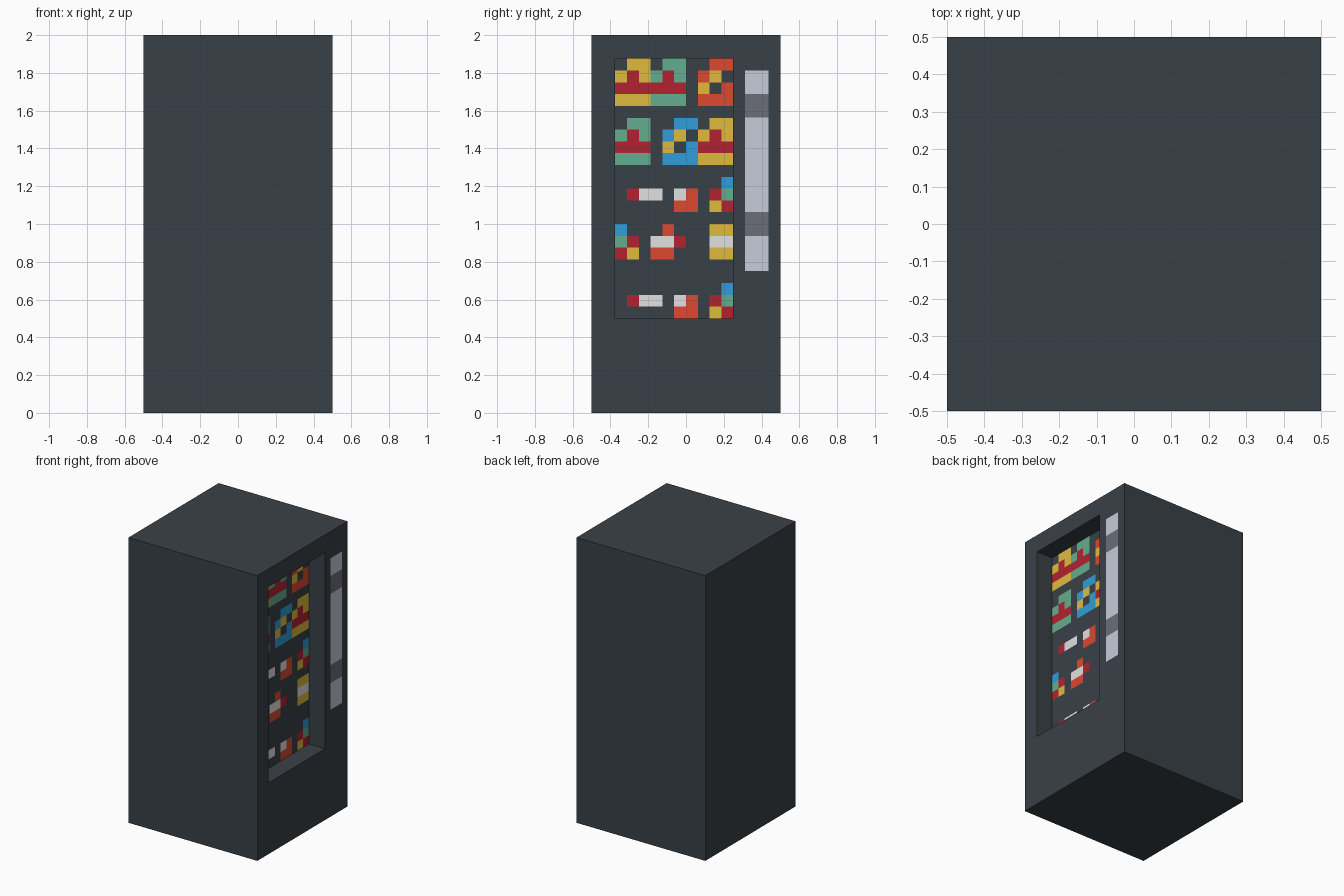
import bpy, bmesh
from mathutils import Vector

if "Cube" in bpy.data.objects:
    bpy.data.objects.remove(bpy.data.objects["Cube"])

U = 1 / 16                                # one pixel cell
Y0, Y1, Z0, Z1 = -0.375, 0.25, 0.5, 1.875  # display window
DEPTH = 0.125


def material(name, rgb):
    m = bpy.data.materials.new(name)
    lin = [((c / 255 + 0.055) / 1.055) ** 2.4 for c in rgb]
    m.diffuse_color = (*lin, 1)
    m.use_nodes = True
    m.node_tree.nodes["Principled BSDF"].inputs["Base Color"].default_value = m.diffuse_color
    return m


MATS = {
    'D': material("charcoal", (57, 65, 71)),
    'L': material("light_grey", (198, 204, 216)),
    'M': material("mid_grey", (107, 111, 121)),
    'Y': material("yellow", (224, 187, 62)),
    'R': material("red", (178, 34, 48)),
    'G': material("green", (100, 174, 142)),
    'O': material("orange", (220, 72, 48)),
    'B': material("blue", (48, 157, 216)),
    'W': material("white", (225, 225, 225)),
}
KEYS = list(MATS)


def finish(name, bm):
    me = bpy.data.meshes.new(name)
    bm.to_mesh(me)
    bm.free()
    for m in MATS.values():
        me.materials.append(m)
    ob = bpy.data.objects.new(name, me)
    bpy.context.collection.objects.link(ob)
    return ob


# Cabinet: box cut along the window and control strip outlines
bm = bmesh.new()
bmesh.ops.create_cube(bm, size=1)
for v in bm.verts:
    v.co.z = (v.co.z + 0.5) * 2
cuts = [((0, y, 0), (0, 1, 0)) for y in (Y0, Y1, 0.3125, 0.4375)]
cuts += [((0, 0, z), (0, 0, 1)) for z in
         (Z0, 0.75, 0.9375, 1.0625, 1.5625, 1.6875, 1.8125, Z1)]
for co, no in cuts:
    bmesh.ops.bisect_plane(bm, geom=bm.verts[:] + bm.edges[:] + bm.faces[:],
                           plane_co=co, plane_no=no)

# Control strip: light panel with two darker bands
window = []
for f in bm.faces:
    c = f.calc_center_median()
    if c.x < 0.499:
        continue
    if Y0 < c.y < Y1 and Z0 < c.z < Z1:
        window.append(f)
    elif 0.3125 < c.y < 0.4375 and 0.75 < c.z < 1.8125:
        band = 0.9375 < c.z < 1.0625 or 1.5625 < c.z < 1.6875
        f.material_index = KEYS.index('M' if band else 'L')

# Recess: push the window in, keep its walls, leave the back for the display
new = bmesh.ops.extrude_face_region(bm, geom=window)["geom"]
bmesh.ops.translate(bm, vec=Vector((-DEPTH, 0, 0)),
                    verts=[g for g in new if isinstance(g, bmesh.types.BMVert)])
bmesh.ops.delete(bm, geom=[f for f in window if f.is_valid], context='FACES')
bmesh.ops.recalc_face_normals(bm, faces=bm.faces[:])
back = [f for f in bm.faces
        if all(abs(v.co.x - 0.5 + DEPTH) < 1e-4 for v in f.verts)]
bmesh.ops.delete(bm, geom=back, context='FACES')
finish("cabinet", bm)

# Goods on display: small motifs, 'c' takes the wrapper colour
BAG = (".cc", "cRc", "RRR", "ccc")
RING = (".cc", "cY.", "Y.c", "ccc")
BAR = ("RWW",)
CUP = ("WO", "OO")
STACK = (".B", "RG", "YR")
STACK_FLIPPED = tuple(r[::-1] for r in STACK)
DRINK = (".O.", "WWR", "OO.")
SANDWICH = ("YY", "WW", "YY")
goods = [  # motif, top row, left column, wrapper colour
    (BAG, 0, 0, 'Y'), (BAG, 0, 3, 'G'), (RING, 0, 7, 'O'),
    (BAG, 5, 0, 'G'), (RING, 5, 4, 'B'), (BAG, 5, 7, 'Y'),
    (STACK_FLIPPED, 14, 0, ''), (DRINK, 14, 3, ''), (SANDWICH, 14, 8, ''),
]
for top in (10, 19):
    goods += [(BAR, top + 1, 1, ''), (CUP, top + 1, 5, ''), (STACK, top, 8, '')]

paint = {}
for motif, top, left, wrap in goods:
    for r, row in enumerate(motif):
        for c, ch in enumerate(row):
            if ch != '.':
                paint[top + r, left + c] = wrap if ch == 'c' else ch

# Display panel: grid of cells at the back of the recess
bm = bmesh.new()
cols, rows = 10, 22
grid = [[bm.verts.new((0.5 - DEPTH, Y0 + c * U, Z1 - r * U))
         for c in range(cols + 1)] for r in range(rows + 1)]
for r in range(rows):
    for c in range(cols):
        f = bm.faces.new((grid[r + 1][c], grid[r + 1][c + 1],
                          grid[r][c + 1], grid[r][c]))
        f.material_index = KEYS.index(paint.get((r, c), 'D'))
finish("display_panel", bm)
